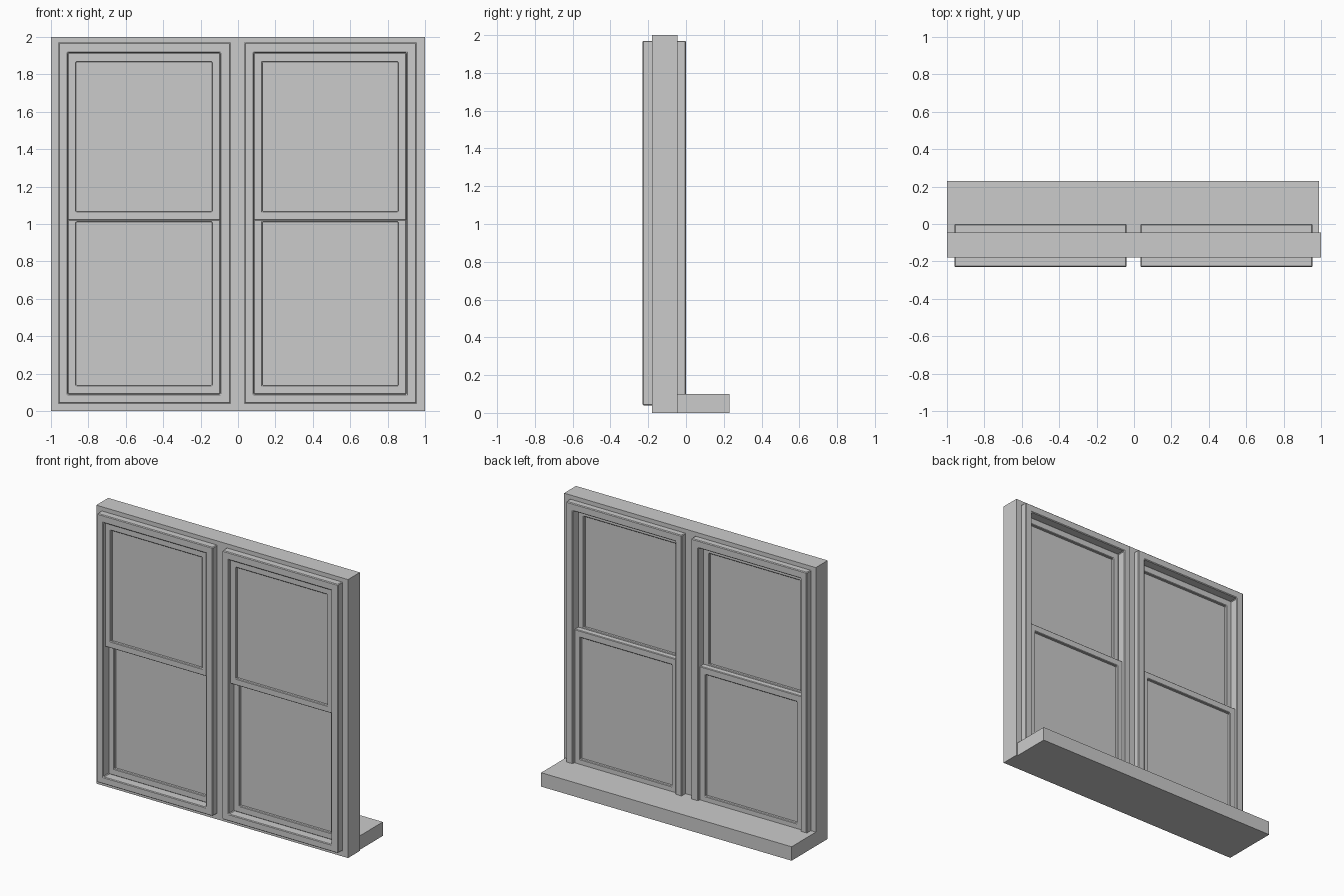
import bpy, bmesh

if "Cube" in bpy.data.objects:
    bpy.data.objects.remove(bpy.data.objects["Cube"])


def finish(name, bm, bevel):
    bmesh.ops.recalc_face_normals(bm, faces=bm.faces)
    mesh = bpy.data.meshes.new(name)
    bm.to_mesh(mesh)
    bm.free()
    ob = bpy.data.objects.new(name, mesh)
    bpy.context.collection.objects.link(ob)
    if bevel:
        m = ob.modifiers.new("edge_bevel", 'BEVEL')
        m.width = bevel
        m.segments = 1
    return ob


def box(name, x0, x1, y0, y1, z0, z1, bevel=0):
    bm = bmesh.new()
    bmesh.ops.create_cube(bm, size=1)
    for v in bm.verts:
        v.co = (x1 if v.co.x > 0 else x0,
                y1 if v.co.y > 0 else y0,
                z1 if v.co.z > 0 else z0)
    return finish(name, bm, bevel)


def ring(name, outer, inner, y0, y1, bevel=0):
    """Rectangular frame; outer and inner are (x0, x1, z0, z1)."""
    bm = bmesh.new()
    loops = []
    for (x0, x1, z0, z1), y in ((outer, y0), (inner, y0), (inner, y1), (outer, y1)):
        loops.append([bm.verts.new((x, y, z))
                      for x, z in ((x0, z0), (x1, z0), (x1, z1), (x0, z1))])
    for k in range(4):
        a, b = loops[k], loops[(k + 1) % 4]
        for i in range(4):
            j = (i + 1) % 4
            bm.faces.new((a[i], a[j], b[j], b[i]))
    return finish(name, bm, bevel)


# Surrounding wall frame, centre post and inside sill
ring("outer_frame", (-1, 1, 0, 2), (-0.96, 0.955, 0.04, 1.97), -0.18, -0.045)
box("centre_post", -0.04, 0.035, -0.18, -0.045, 0.02, 1.98)
box("sill", -1, 0.99, -0.045, 0.23, 0, 0.1)

# Two double-hung window units
for side, dx in (("left", 0), ("right", 0.995)):
    ring(side + "_casing", (dx - 0.96, dx - 0.04, 0.04, 1.97),
         (dx - 0.91, dx - 0.095, 0.09, 1.915), -0.23, 0, 0.005)
    # Upper sash sits further out, lower sash further in
    for part, z0, z1, y0, y1 in (("upper", 1.02, 1.915, -0.21, -0.06),
                                 ("lower", 0.09, 1.06, -0.17, -0.02)):
        ring(f"{side}_{part}_sash", (dx - 0.91, dx - 0.095, z0, z1),
             (dx - 0.865, dx - 0.14, z0 + 0.047, z1 - 0.05), y0, y1, 0.004)
        box(f"{side}_{part}_pane", dx - 0.88, dx - 0.125,
            y0 + 0.02, y1 - 0.02, z0 + 0.03, z1 - 0.03)
